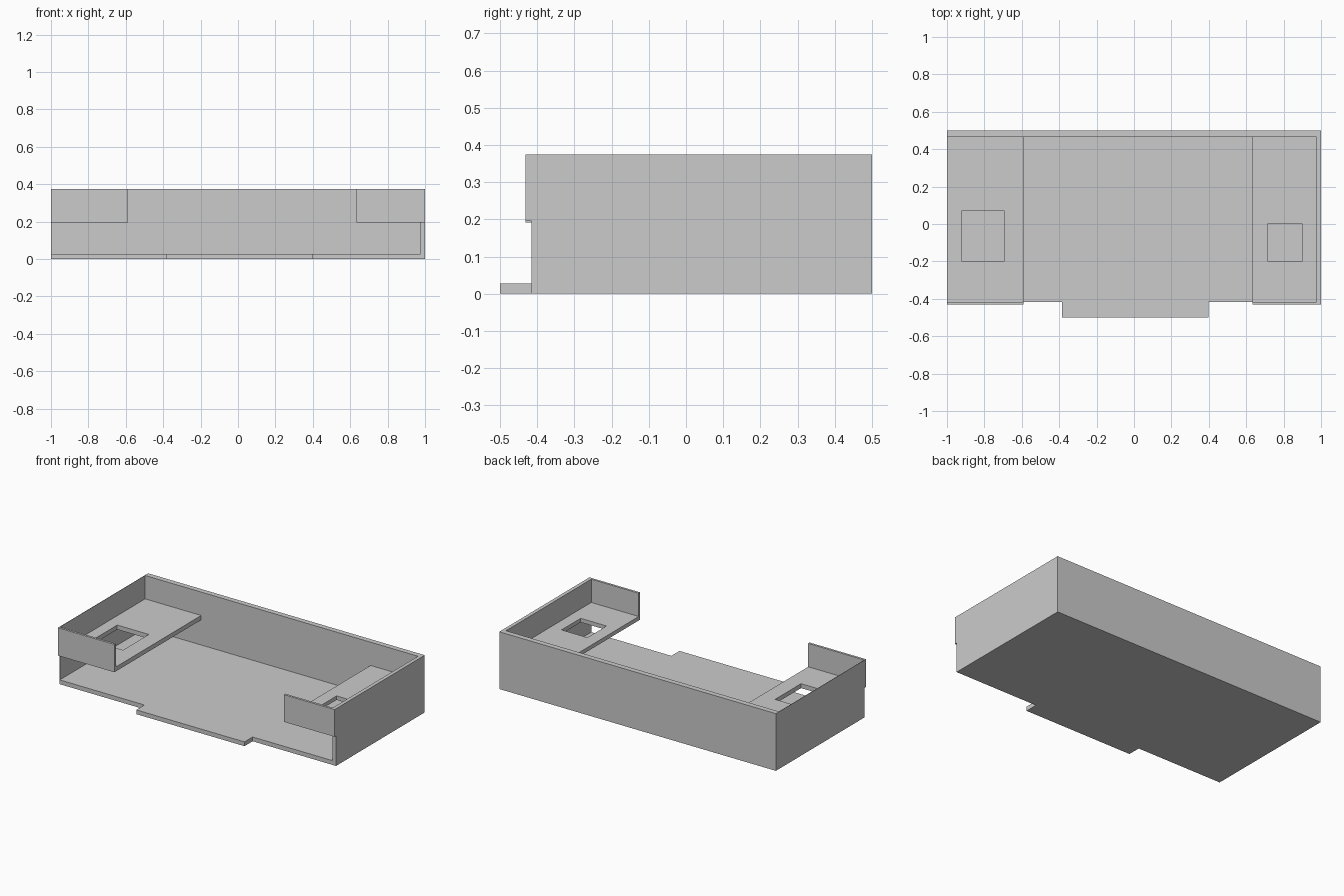
import bpy, bmesh

if "Cube" in bpy.data.objects:
    bpy.data.objects.remove(bpy.data.objects["Cube"])

FRONT, INNER_BACK, BACK = -0.416, 0.465, 0.5
FLOOR_TOP, TOP = 0.028, 0.374
INNER_LEFT, INNER_RIGHT = -0.997, 0.976


def finish(name, bm):
    bmesh.ops.recalc_face_normals(bm, faces=bm.faces)
    mesh = bpy.data.meshes.new(name)
    bm.to_mesh(mesh)
    bm.free()
    bpy.context.collection.objects.link(bpy.data.objects.new(name, mesh))


def extrude_up(bm, faces, height):
    ext = bmesh.ops.extrude_face_region(bm, geom=faces)["geom"]
    verts = [v for v in ext if isinstance(v, bmesh.types.BMVert)]
    bmesh.ops.translate(bm, verts=verts, vec=(0, 0, height))


def slab(name, outline, z0, z1):
    """Flat outline in xy, extruded from z0 to z1."""
    bm = bmesh.new()
    face = bm.faces.new([bm.verts.new((x, y, z0)) for x, y in outline])
    extrude_up(bm, [face], z1 - z0)
    finish(name, bm)


def box(name, x0, x1, y0, y1, z0, z1):
    slab(name, [(x0, y0), (x1, y0), (x1, y1), (x0, y1)], z0, z1)


def shelf(name, xs, ys, z0, z1):
    """3 x 3 grid slab with the middle cell left open."""
    bm = bmesh.new()
    grid = [[bm.verts.new((x, y, z0)) for y in ys] for x in xs]
    faces = [bm.faces.new((grid[i][j], grid[i + 1][j],
                           grid[i + 1][j + 1], grid[i][j + 1]))
             for i in range(3) for j in range(3) if (i, j) != (1, 1)]
    extrude_up(bm, faces, z1 - z0)
    finish(name, bm)


# Floor with the front step
slab("floor", [(-1, FRONT), (-0.385, FRONT), (-0.385, -0.5), (0.397, -0.5),
               (0.397, FRONT), (1, FRONT), (1, BACK), (-1, BACK)], 0, FLOOR_TOP)

# Walls
box("back_wall", -1, 1, INNER_BACK, BACK, FLOOR_TOP, TOP)
box("left_wall", -1, INNER_LEFT, FRONT, INNER_BACK, FLOOR_TOP, TOP)
box("right_wall", INNER_RIGHT, 1, FRONT, INNER_BACK, FLOOR_TOP, TOP)

# Upper shelves with openings, and their front parapets
shelf("left_shelf", (INNER_LEFT, -0.922, -0.693, -0.592),
      (FRONT, -0.198, 0.07, INNER_BACK), 0.192, 0.221)
shelf("right_shelf", (0.633, 0.713, 0.90, INNER_RIGHT),
      (FRONT, -0.198, 0.0, INNER_BACK), 0.196, 0.222)
box("left_parapet", -1, -0.592, -0.431, FRONT, 0.192, TOP)
box("right_parapet", 0.633, 1, -0.431, FRONT, 0.196, TOP)
